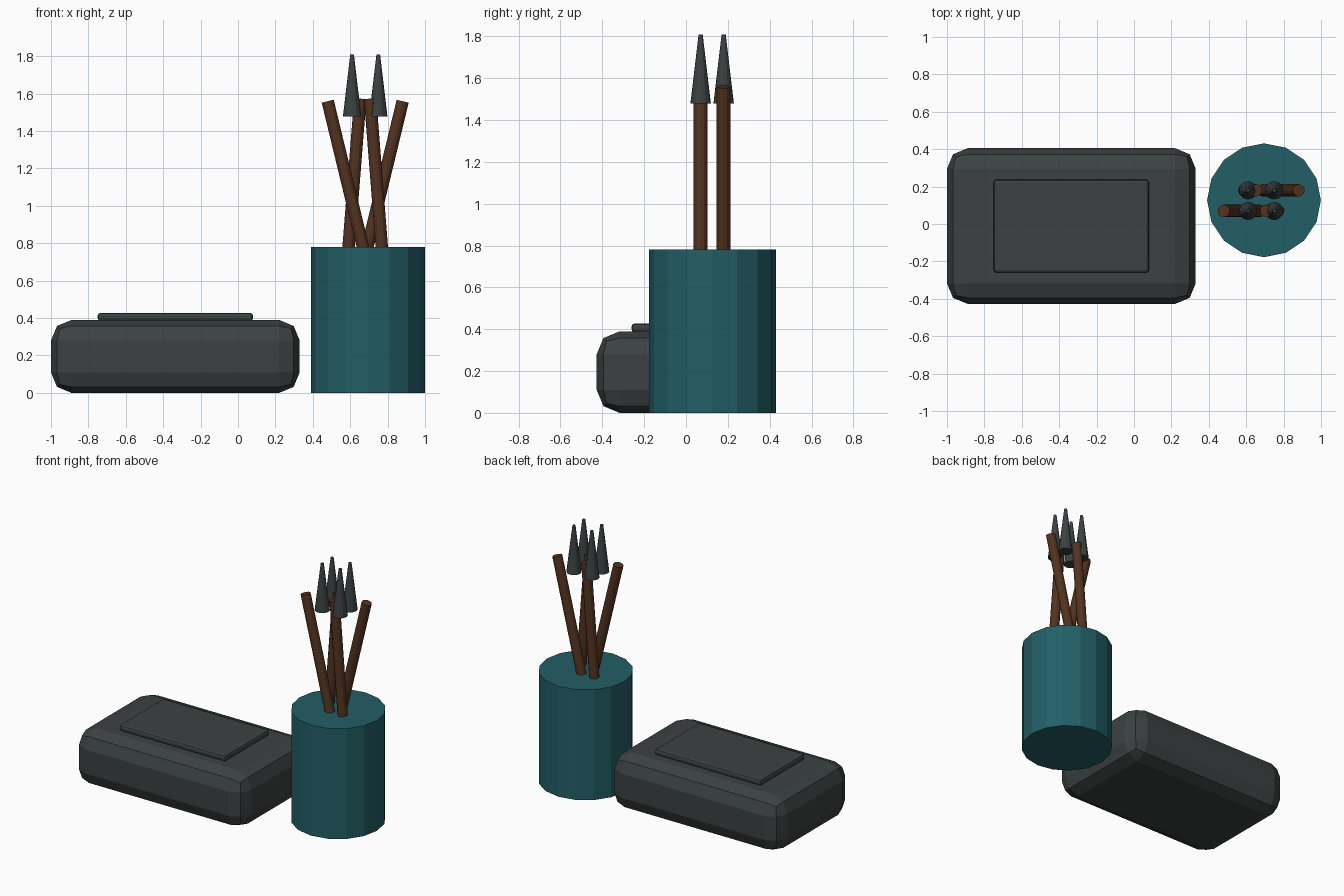
import bpy
import math

if "Cube" in bpy.data.objects:
    bpy.data.objects.remove(bpy.data.objects["Cube"])


def material(name, rgb):
    m = bpy.data.materials.new(name)
    m.diffuse_color = (*rgb, 1.0)
    m.use_nodes = True
    m.node_tree.nodes["Principled BSDF"].inputs["Base Color"].default_value = m.diffuse_color
    return m


charcoal = material("charcoal", (0.045, 0.053, 0.053))
teal = material("teal", (0.016, 0.112, 0.133))
brown = material("brown", (0.088, 0.033, 0.014))


def finish(name, mat):
    ob = bpy.context.object
    ob.name = name
    ob.data.materials.append(mat)
    return ob


def rounded_box(name, lo, hi, bevel, mat):
    centre = [(a + b) / 2 for a, b in zip(lo, hi)]
    bpy.ops.mesh.primitive_cube_add(size=1, location=centre)
    ob = finish(name, mat)
    ob.scale = [b - a for a, b in zip(lo, hi)]
    bpy.ops.object.transform_apply(location=False, rotation=False, scale=True)
    mod = ob.modifiers.new("bevel", 'BEVEL')
    mod.width = bevel
    mod.segments = 2
    mod.limit_method = 'NONE'
    return ob


# Case with its raised panel
rounded_box("case_body", (-1.0, -0.427, 0.0), (0.33, 0.405, 0.39), 0.11, charcoal)
rounded_box("case_panel", (-0.75, -0.26, 0.385), (0.08, 0.238, 0.428), 0.015, charcoal)

# Holder pot
bpy.ops.mesh.primitive_cylinder_add(vertices=16, radius=0.304, depth=0.78,
                                    location=(0.695, 0.127, 0.39))
finish("holder_pot", teal)

# Tilted handles, each with an upright pointed tip
for i, (x, y, tilt) in enumerate([(0.61, 0.07, -13.6), (0.75, 0.07, -4.5),
                                  (0.61, 0.18, 4.5), (0.75, 0.18, 13.6)]):
    bpy.ops.mesh.primitive_cylinder_add(vertices=12, radius=0.033, depth=1.11,
                                        location=(x, y, 1.02),
                                        rotation=(0, math.radians(tilt), 0))
    finish(f"handle_{i + 1}", brown)
    bpy.ops.mesh.primitive_cone_add(vertices=12, radius1=0.049, radius2=0.01,
                                    depth=0.33, location=(x, y, 1.643))
    finish(f"pointed_tip_{i + 1}", charcoal)
